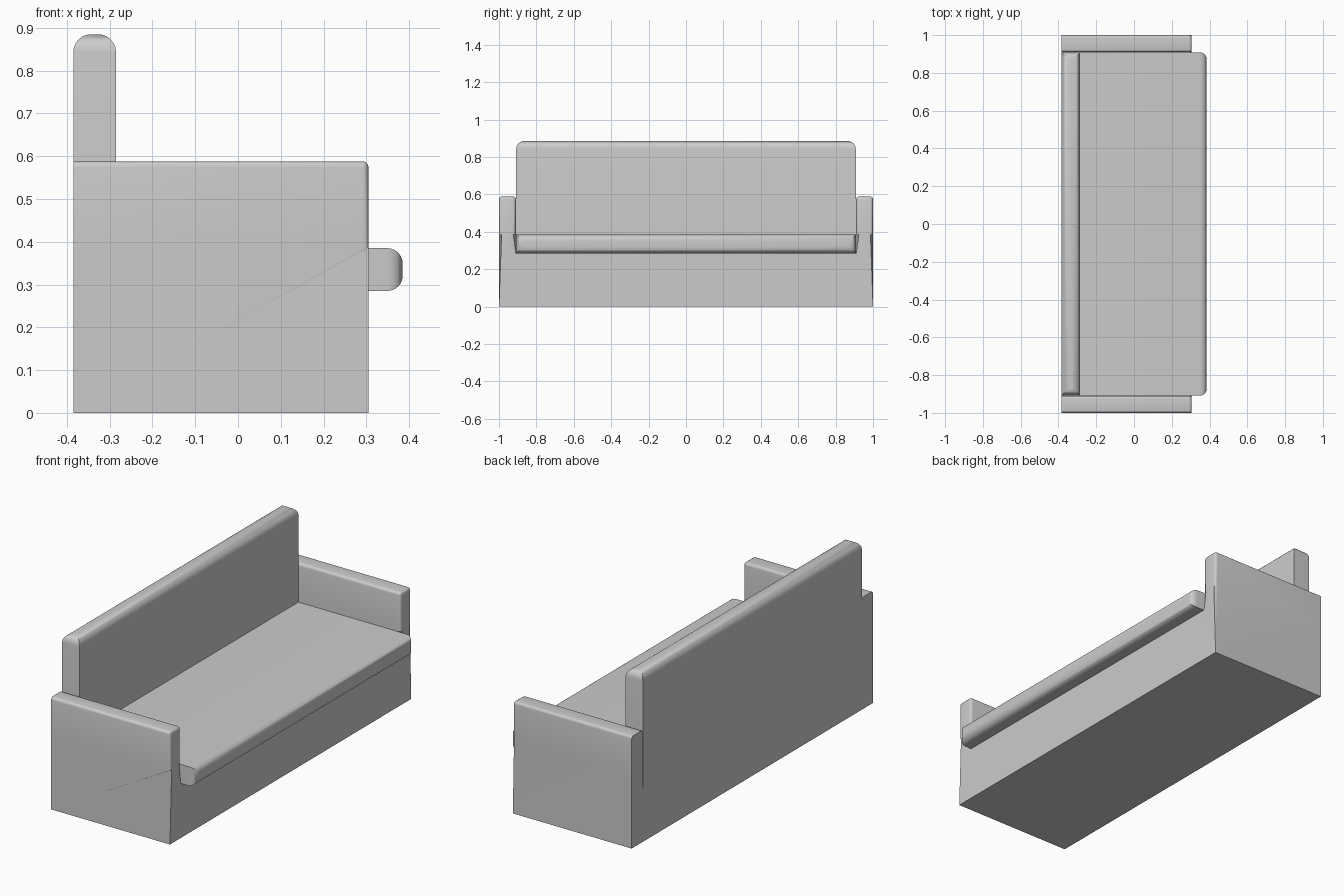
import bpy, bmesh, math

if "Cube" in bpy.data.objects:
    bpy.data.objects.remove(bpy.data.objects["Cube"])

def finish(name, bm, pick, radius, segments):
    """Round the picked edges, then make a smooth-shaded object."""
    edges = [e for e in bm.edges if pick(*[v.co for v in e.verts])]
    bmesh.ops.bevel(bm, geom=edges, offset=radius, offset_type='OFFSET',
                    segments=segments, profile=0.5, affect='EDGES')
    bmesh.ops.recalc_face_normals(bm, faces=bm.faces)
    mesh = bpy.data.meshes.new(name)
    bm.to_mesh(mesh)
    bm.free()
    obj = bpy.data.objects.new(name, mesh)
    bpy.context.collection.objects.link(obj)
    bpy.ops.object.select_all(action='DESELECT')
    obj.select_set(True)
    bpy.context.view_layer.objects.active = obj
    bpy.ops.object.shade_smooth_by_angle(angle=math.radians(35))
    return obj

def extrude_profile(points, x0, x1):
    """Extrude a (y, z) outline from x0 to x1."""
    bm = bmesh.new()
    face = bm.faces.new([bm.verts.new((x0, y, z)) for y, z in points])
    result = bmesh.ops.extrude_face_region(bm, geom=[face], use_keep_orig=True)
    moved = [g for g in result['geom'] if isinstance(g, bmesh.types.BMVert)]
    bmesh.ops.translate(bm, verts=moved, vec=(x1 - x0, 0, 0))
    return bm

def rectangle(y, z0, z1):
    return [(-y, z0), (y, z0), (y, z1), (-y, z1)]

REAR, FRONT, INNER = -0.385, 0.305, 0.91
SEAT_LOW, SEAT_TOP, ARM_TOP = 0.285, 0.385, 0.588
BACK_FRONT, SEAT_FRONT = -0.285, 0.385

# Base and both arms, as one U-shaped body
half = [(1, 0), (1, SEAT_TOP), (1, ARM_TOP), (INNER, ARM_TOP),
        (INNER, SEAT_TOP), (INNER, SEAT_LOW)]
outline = half + [(-y, z) for y, z in reversed(half)]

def arm_edge(a, b):
    at_rear = max(a.x, b.x) < REAR + 0.001
    crosswise_low = max(a.z, b.z) < SEAT_TOP + 0.001
    below = min(a.z, b.z) < SEAT_TOP - 0.001
    return not (at_rear or crosswise_low or below)

finish("base_and_arms", extrude_profile(outline, REAR, FRONT), arm_edge, 0.014, 4)

# Seat cushion with a rounded overhanging front
finish("seat_cushion",
       extrude_profile(rectangle(0.908, SEAT_LOW, SEAT_TOP), BACK_FRONT, SEAT_FRONT),
       lambda a, b: min(a.x, b.x) > SEAT_FRONT - 0.001, 0.036, 6)

# Backrest with a rounded top
finish("backrest",
       extrude_profile(rectangle(0.908, SEAT_LOW, 0.885), REAR, BACK_FRONT),
       lambda a, b: min(a.z, b.z) > 0.884, 0.042, 6)
